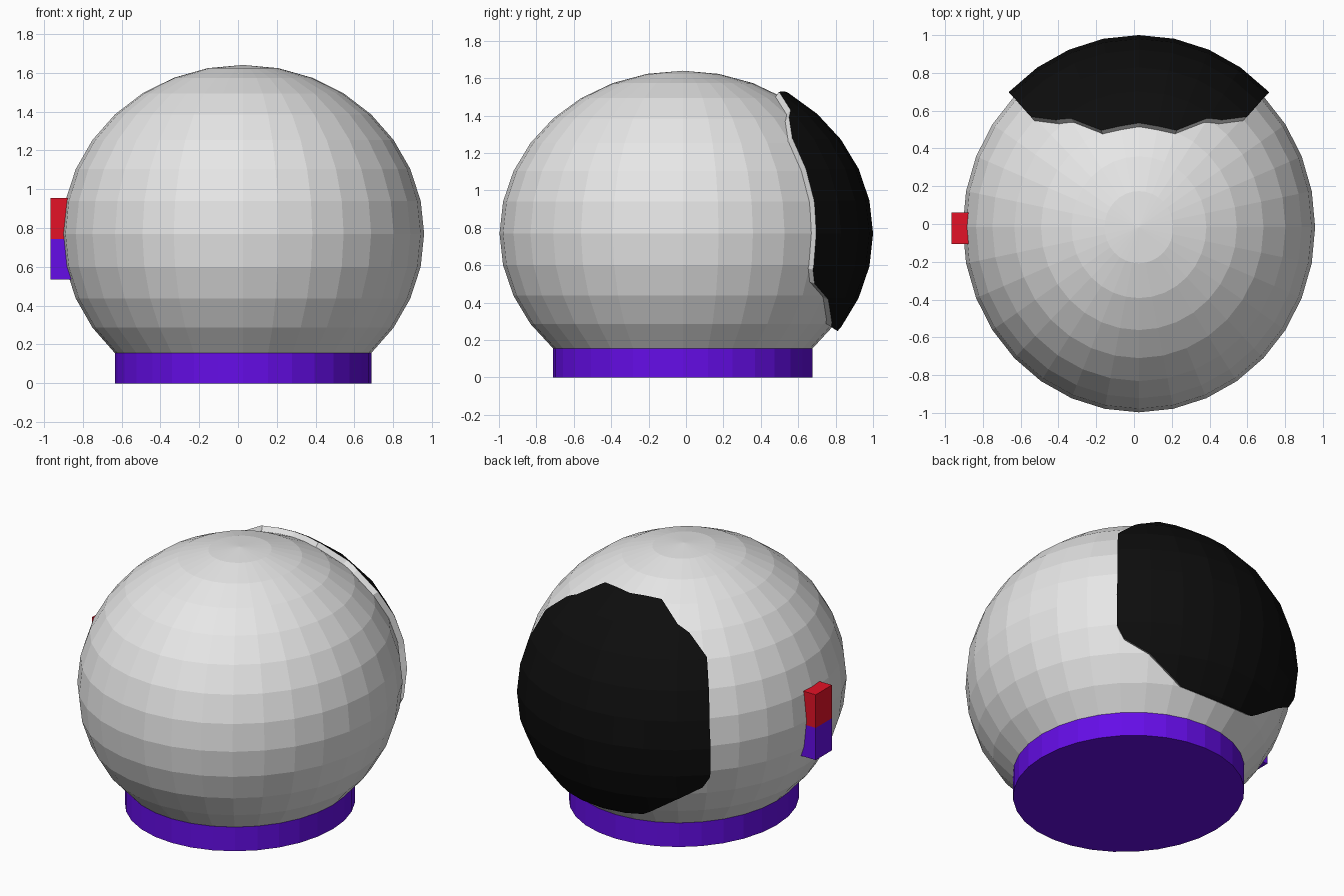
import bpy, bmesh, math
from mathutils import Matrix, Vector

if "Cube" in bpy.data.objects:
    bpy.data.objects.remove(bpy.data.objects["Cube"])

CENTRE = Vector((0.026, -0.017, 0.77))
RADII = Vector((0.933, 0.98, 0.87))
LIFT = 1.038                      # patch surface relative to the shell


def material(name, rgb):
    m = bpy.data.materials.new(name)
    m.diffuse_color = (*rgb, 1)
    m.use_nodes = True
    m.node_tree.nodes["Principled BSDF"].inputs["Base Color"].default_value = m.diffuse_color
    return m


grey = material("light_grey", (0.8, 0.8, 0.8))
black = material("black", (0.004, 0.004, 0.004))
purple = material("purple", (0.13, 0.004, 0.8))
red = material("red", (0.77, 0.006, 0.02))


def add_object(name, bm, *mats):
    bmesh.ops.recalc_face_normals(bm, faces=bm.faces)
    me = bpy.data.meshes.new(name)
    bm.to_mesh(me)
    bm.free()
    for m in mats:
        me.materials.append(m)
    ob = bpy.data.objects.new(name, me)
    bpy.context.collection.objects.link(ob)
    return ob


def unit_ball(radius):
    bm = bmesh.new()
    bmesh.ops.create_uvsphere(bm, u_segments=32, v_segments=16, radius=radius)
    return bm


to_shell = Matrix.Translation(CENTRE) @ Matrix.Diagonal((*RADII, 1))

# Round shell, open below 45 degrees where the collar starts
bm = unit_ball(1)
bmesh.ops.delete(bm, geom=[v for v in bm.verts if v.co.z < -0.75], context='VERTS')
bm.transform(to_shell)
add_object("round_shell", bm, grey)

# Neck collar
bm = bmesh.new()
bmesh.ops.create_cone(bm, cap_ends=True, segments=32, radius1=1, radius2=1, depth=1)
h = 0.155
bm.transform(Matrix.Translation((CENTRE.x, CENTRE.y, h / 2))
             @ Matrix.Diagonal((RADII.x * 0.708, RADII.y * 0.708, h, 1)))
add_object("neck_collar", bm, purple)

# Back patch outline: half-width and height, mirrored
half = [(0.2, 1.527), (0.36, 1.433), (0.44, 1.395), (0.573, 1.28), (0.64, 1.11),
        (0.68, 0.90), (0.69, 0.77), (0.674, 0.576), (0.631, 0.50),
        (0.494, 0.416), (0.266, 0.267)]
outline = [(0, 1.528)] + half + [(-u, z) for u, z in reversed(half)]
rim = []
for u, z in outline:
    x, zz = u / (RADII.x * LIFT), (z - CENTRE.z) / (RADII.z * LIFT)
    rim.append(Vector((x, math.sqrt(max(0, 1 - x * x - zz * zz)), zz)))

# Cutter: the outline swept outward from the middle of the shell
bm = bmesh.new()
inner = [bm.verts.new(p * 0.96) for p in rim]
outer = [bm.verts.new(p * 1.3) for p in rim]
mid_in, mid_out = bm.verts.new((0, 0.6, 0)), bm.verts.new((0, 1.6, 0))
for i in range(len(rim)):
    j = (i + 1) % len(rim)
    bm.faces.new((inner[i], inner[j], outer[j], outer[i]))
    bm.faces.new((inner[j], inner[i], mid_in))
    bm.faces.new((outer[i], outer[j], mid_out))
cutter = add_object("patch_cutter", bm, grey)
cutter.hide_render = True
cutter.hide_viewport = False

# Raised back patch with a grey rim
patch = add_object("back_patch", unit_ball(LIFT), grey, black)
mod = patch.modifiers.new("trim", 'BOOLEAN')
mod.operation, mod.object, mod.solver = 'INTERSECT', cutter, 'EXACT'
deps = bpy.context.evaluated_depsgraph_get()
bm = bmesh.new()
bm.from_mesh(patch.evaluated_get(deps).to_mesh())
patch.modifiers.clear()
bpy.data.objects.remove(cutter)
hidden = [f for f in bm.faces if min(v.co.length for v in f.verts) < 0.9]
bmesh.ops.delete(bm, geom=hidden, context='FACES')
for f in bm.faces:
    f.material_index = int(min(v.co.length for v in f.verts) > 1.0)
bm.transform(to_shell)
bm.to_mesh(patch.data)
bm.free()


# Side switch: red upper half, purple lower half
def box(name, lo, hi, mat):
    lo, hi = Vector(lo), Vector(hi)
    bm = bmesh.new()
    bmesh.ops.create_cube(bm, size=1)
    bm.transform(Matrix.Translation((lo + hi) / 2) @ Matrix.Diagonal((*(hi - lo), 1)))
    add_object(name, bm, mat)


box("switch_upper", (-0.965, -0.105, 0.742), (-0.87, 0.06, 0.955), red)
box("switch_lower", (-0.965, -0.105, 0.535), (-0.86, 0.06, 0.742), purple)
